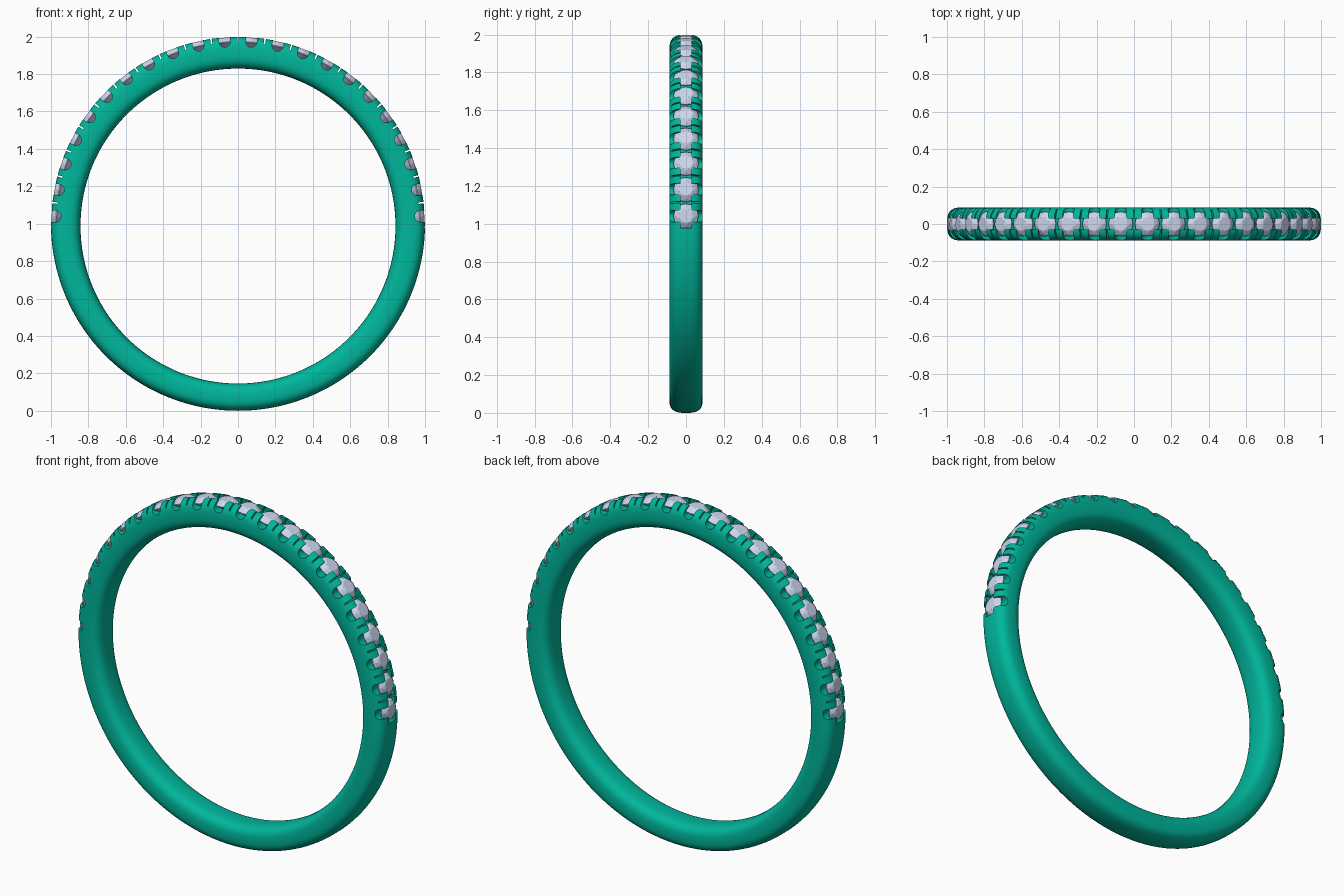
import bpy, bmesh, math
from mathutils import Matrix, Vector

if "Cube" in bpy.data.objects:
    bpy.data.objects.remove(bpy.data.objects["Cube"])

STONES = 22
STEP = math.radians(8.35)
HALF_W = 0.088
ANGLES = [(i - (STONES - 1) / 2) * STEP for i in range(STONES)]
GAPS = [(i - STONES / 2) * STEP for i in range(1, STONES)]


def place(a):
    # local z points outward from the ring centre, local x along the ring
    return Matrix.Translation((0, 0, 1)) @ Matrix.Rotation(a, 4, 'Y')


def material(name, col):
    m = bpy.data.materials.new(name)
    m.diffuse_color = (*col, 1)
    m.use_nodes = True
    m.node_tree.nodes["Principled BSDF"].inputs["Base Color"].default_value = m.diffuse_color
    return m


def to_object(bm, name, mat=None):
    bmesh.ops.recalc_face_normals(bm, faces=bm.faces[:])
    me = bpy.data.meshes.new(name)
    bm.to_mesh(me)
    bm.free()
    ob = bpy.data.objects.new(name, me)
    bpy.context.collection.objects.link(ob)
    if mat:
        me.materials.append(mat)
    return ob


def sweep(bm, sections, closed):
    # skin a list of cross-section loops
    rows = [[bm.verts.new(p) for p in s] for s in sections]
    n = len(rows[0])
    for i in range(len(rows) if closed else len(rows) - 1):
        a, b = rows[i], rows[(i + 1) % len(rows)]
        for j in range(n):
            bm.faces.new((a[j], a[(j + 1) % n], b[(j + 1) % n], b[j]))
    if not closed:
        bm.faces.new(rows[0])
        bm.faces.new(rows[-1])


teal = material("band_teal", (0.0, 0.47, 0.33))
ice = material("stone_ice", (0.62, 0.68, 0.86))


# band: rounded section, slightly thicker at the top
def band_section(a, n=40):
    inner = 0.842 - 0.0125 * math.cos(a)
    mid, half = (1 + inner) / 2, (1 - inner) / 2
    pts = []
    for k in range(n):
        t = math.tau * k / n
        c, s = math.cos(t), math.sin(t)
        y = HALF_W * math.copysign(abs(c) ** (2 / 2.9), c)
        r = mid + half * math.copysign(abs(s) ** (2 / 2.9), s)
        pts.append(place(a) @ Vector((0, y, r)))
    return pts


bm = bmesh.new()
sweep(bm, [band_section(math.tau * i / 200) for i in range(200)], True)
band = to_object(bm, "band", teal)

# cutter: U-shaped scoops across the band under each stone
bm = bmesh.new()
scoop = [(0.03 * math.cos(t), 0.976 + 0.03 * math.sin(t))
         for t in [math.pi + math.pi * k / 12 for k in range(13)]]
scoop += [(0.03, 1.04), (-0.03, 1.04)]
for a in ANGLES:
    sweep(bm, [[place(a) @ Vector((u, y, w)) for u, w in scoop] for y in (-0.12, 0.12)], False)
scoops = to_object(bm, "scoop_cutter")

# cutter: thin slits that split the prongs between stones
bm = bmesh.new()
for a in GAPS:
    sweep(bm, [[place(a) @ Vector((u, y, w)) for u, w in
                ((-0.004, 0.97), (0.004, 0.97), (0.004, 1.03), (-0.004, 1.03))]
               for y in (-0.12, 0.12)], False)
slits = to_object(bm, "slit_cutter")

# cutter: channel along the stone row
bm = bmesh.new()
end = ANGLES[-1] + 0.064
sweep(bm, [[place(-end + 2 * end * i / 80) @ Vector((0, y, r)) for y, r in
            ((-0.029, 0.965), (0.029, 0.965), (0.029, 1.03), (-0.029, 1.03))]
           for i in range(81)], False)
channel = to_object(bm, "channel_cutter")

bpy.context.view_layer.objects.active = band
band.select_set(True)
for cutter in (channel, scoops, slits):
    mod = band.modifiers.new(cutter.name, 'BOOLEAN')
    mod.operation = 'DIFFERENCE'
    mod.solver = 'EXACT'
    mod.object = cutter
    bpy.ops.object.modifier_apply(modifier=mod.name)
    bpy.data.objects.remove(cutter)
bpy.ops.object.shade_smooth_by_angle(angle=math.radians(35))


# stones: faceted brilliants
def ring(r, w, n, turn=0.0):
    return [Vector((r * math.cos(math.tau * (k + turn) / n),
                    r * math.sin(math.tau * (k + turn) / n), w)) for k in range(n)]


bm = bmesh.new()
pts = ring(0.037, 0.997, 8, 0.5) + ring(0.053, 0.987, 8) + ring(0.066, 0.974, 16)
pts += ring(0.066, 0.970, 16) + ring(0.03, 0.945, 8) + [Vector((0, 0, 0.922))]
verts = [bm.verts.new(p) for p in pts]
bmesh.ops.convex_hull(bm, input=verts)
bmesh.ops.dissolve_limit(bm, angle_limit=0.01, verts=bm.verts[:], edges=bm.edges[:])
stone = to_object(bm, "stone_01", ice)
stone.matrix_world = place(ANGLES[0])
for i, a in enumerate(ANGLES[1:], 2):
    ob = bpy.data.objects.new(f"stone_{i:02d}", stone.data)
    bpy.context.collection.objects.link(ob)
    ob.matrix_world = place(a)
